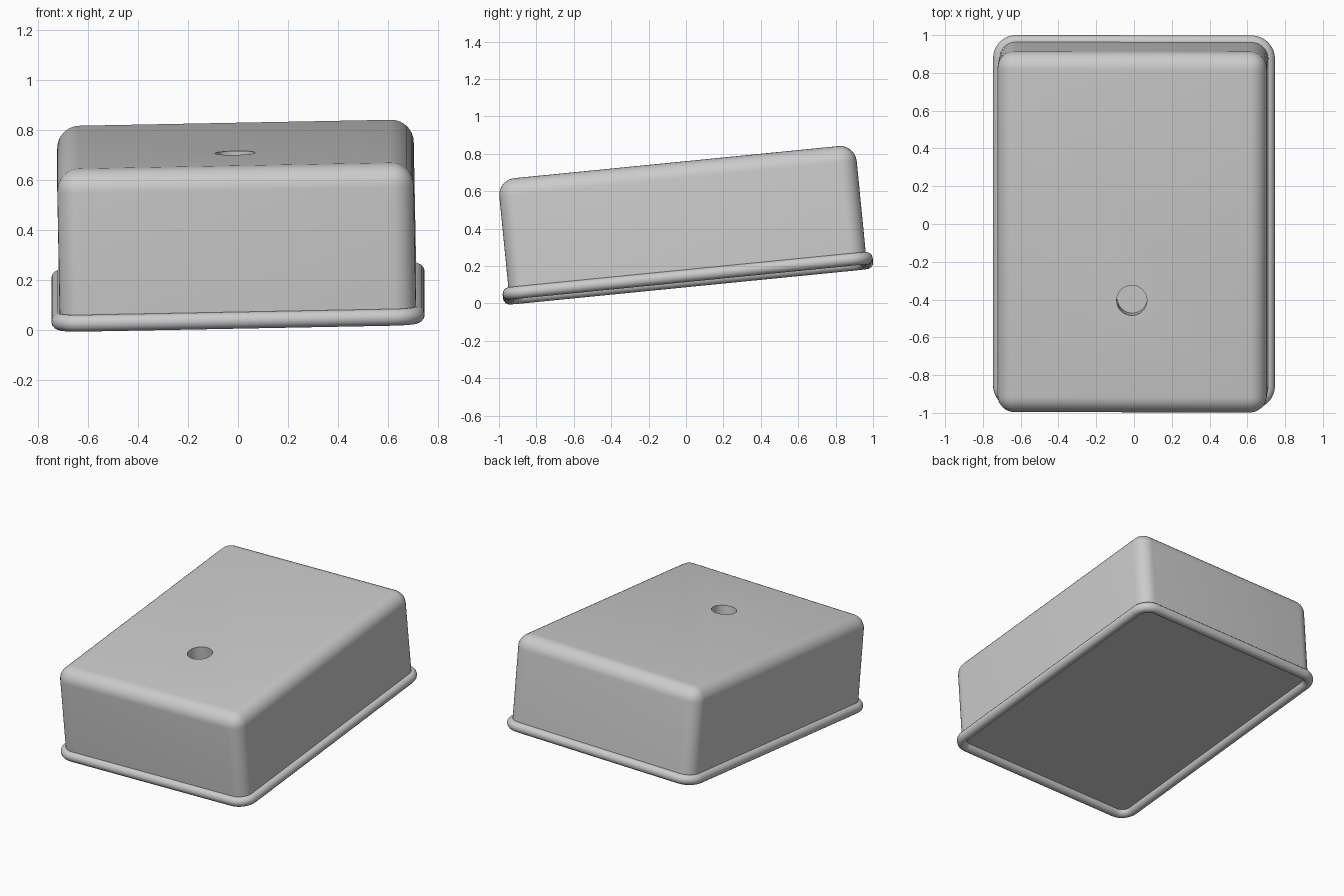
import bpy, bmesh, math
from mathutils import Matrix, Vector

if "Cube" in bpy.data.objects:
    bpy.data.objects.remove(bpy.data.objects["Cube"])

WIDTH, LENGTH, HEIGHT = 1.425, 1.92, 0.612
CORNER, BEAD = 0.09, 0.034
# The whole tub rests at a slight pitch and roll
TILT = (Matrix.Translation((0.0, 0.01, 0.135))
        @ Matrix.Rotation(math.radians(5.65), 4, 'X')
        @ Matrix.Rotation(math.radians(-1.1), 4, 'Y'))

grey = bpy.data.materials.new("plain grey")
grey.use_nodes = True
colour = (0.6, 0.6, 0.6, 1.0)
grey.diffuse_color = colour
grey.node_tree.nodes["Principled BSDF"].inputs["Base Color"].default_value = colour


def activate(obj):
    bpy.ops.object.select_all(action='DESELECT')
    obj.select_set(True)
    bpy.context.view_layer.objects.active = obj


def finish(obj):
    """Tilt, colour and smooth one part."""
    obj.data.materials.clear()
    obj.data.materials.append(grey)
    obj.matrix_world = TILT
    activate(obj)
    bpy.ops.object.shade_smooth_by_angle(angle=math.radians(35))


# Tub body: block with rounded sides and top edges, sharp flat underside
bm = bmesh.new()
bmesh.ops.create_cube(bm, size=1.0)
bmesh.ops.scale(bm, vec=(WIDTH, LENGTH, HEIGHT), verts=bm.verts)
bmesh.ops.translate(bm, vec=(0, 0, HEIGHT / 2), verts=bm.verts)
round_edges = [e for e in bm.edges if max(v.co.z for v in e.verts) > 0.1]
bmesh.ops.bevel(bm, geom=round_edges, offset=CORNER, segments=8, profile=0.5,
                affect='EDGES')
mesh = bpy.data.meshes.new("tub_body")
bm.to_mesh(mesh)
bm.free()
body = bpy.data.objects.new("tub_body", mesh)
bpy.context.collection.objects.link(body)

# Drain recess cut into the top
bpy.ops.mesh.primitive_cylinder_add(vertices=48, radius=0.08, depth=0.26,
                                    location=(0, -0.356, HEIGHT))
cutter = bpy.context.object
cutter.name = "drain_cutter"
cutter.hide_render = True
cut = body.modifiers.new("drain", 'BOOLEAN')
cut.operation, cut.object, cut.solver = 'DIFFERENCE', cutter, 'EXACT'
activate(body)
bpy.ops.object.modifier_apply(modifier=cut.name)
bpy.data.objects.remove(cutter)
finish(body)

# Rolled rim: round bead following the base outline
path = []
for quarter, (sx, sy) in enumerate([(1, 1), (-1, 1), (-1, -1), (1, -1)]):
    centre = Vector((sx * (WIDTH / 2 - CORNER), sy * (LENGTH / 2 - CORNER), 0))
    for step in range(9):
        a = math.pi / 2 * (quarter + step / 8)
        path.append(centre + CORNER * Vector((math.cos(a), math.sin(a), 0)))
curve = bpy.data.curves.new("rolled_rim", 'CURVE')
curve.dimensions = '3D'
curve.bevel_depth, curve.bevel_resolution = BEAD, 5
spline = curve.splines.new('POLY')
spline.points.add(len(path) - 1)
for point, co in zip(spline.points, path):
    point.co = (*co, 1)
spline.use_cyclic_u = True
rim = bpy.data.objects.new("rolled_rim", curve)
bpy.context.collection.objects.link(rim)
activate(rim)
bpy.ops.object.convert(target='MESH')
finish(bpy.context.object)
